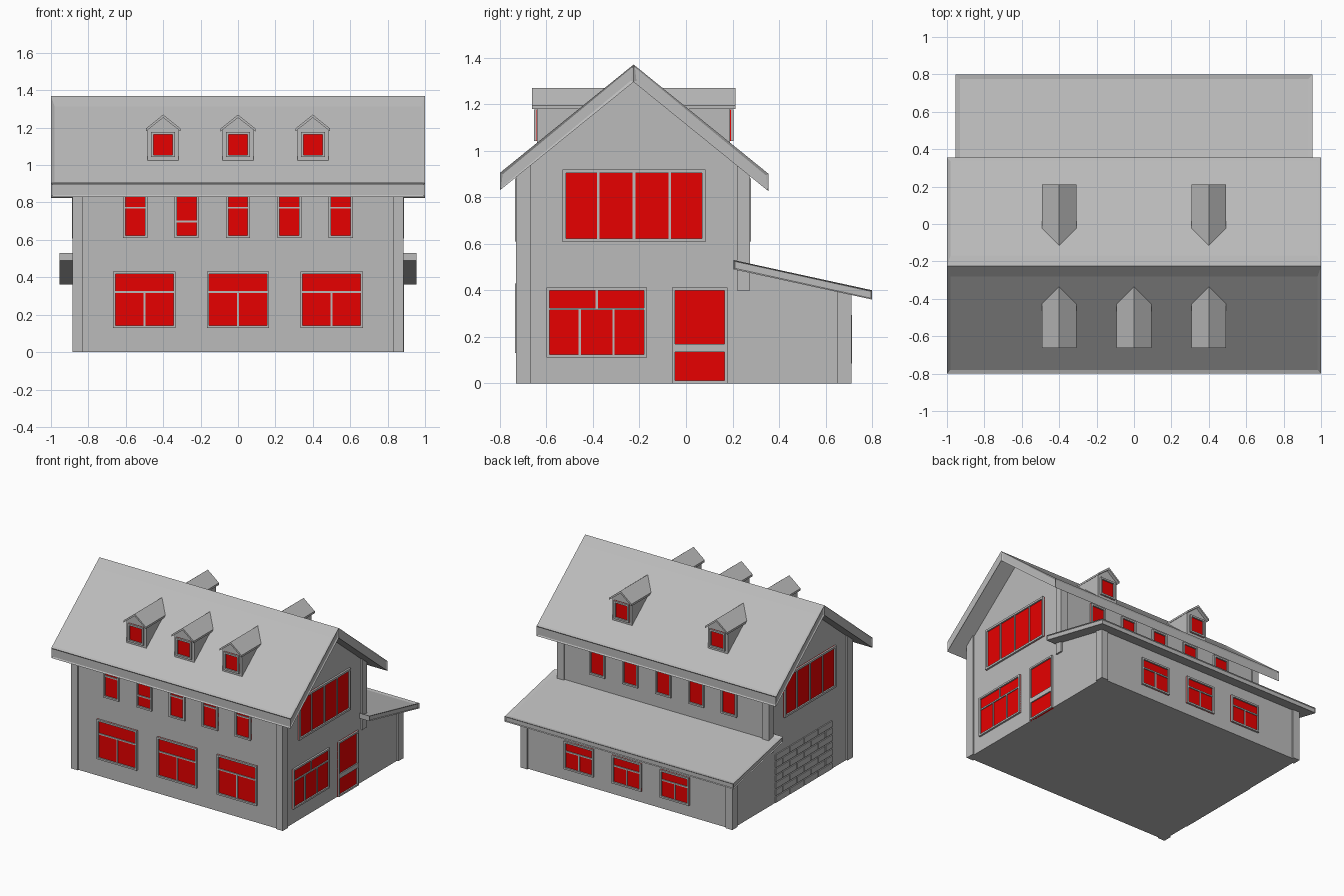
import bpy, bmesh
from mathutils import Vector

cube = bpy.data.objects.get("Cube")
if cube:
    bpy.data.objects.remove(cube, do_unlink=True)


def material(name, rgb):
    m = bpy.data.materials.new(name)
    m.use_nodes = True
    m.diffuse_color = (*rgb, 1)
    m.node_tree.nodes["Principled BSDF"].inputs["Base Color"].default_value = (*rgb, 1)
    return m


GREY = material("plaster grey", (0.5, 0.5, 0.5))
RED = material("window red", (0.8, 0.0, 0.0))

RIDGE_Y, RIDGE_Z, PITCH = -0.225, 1.37, 0.81
WALL_X, FRONT_Y, BACK_Y, ANNEX_Y = 0.873, -0.72, 0.265, 0.70


def finish(name, bm):
    bmesh.ops.recalc_face_normals(bm, faces=bm.faces)
    me = bpy.data.meshes.new(name)
    bm.to_mesh(me)
    bm.free()
    me.materials.append(GREY)
    me.materials.append(RED)
    ob = bpy.data.objects.new(name, me)
    bpy.context.collection.objects.link(ob)
    return ob


def add_prism(bm, pts, lo, hi, axis="x"):
    """Extrude a closed profile along the x or y axis."""
    def pos(t, a, z):
        return (t, a, z) if axis == "x" else (a, t, z)
    ends = [[bm.verts.new(pos(t, a, z)) for a, z in pts] for t in (lo, hi)]
    n = len(pts)
    faces = [bm.faces.new(e) for e in ends]
    for i in range(n):
        j = (i + 1) % n
        faces.append(bm.faces.new((ends[0][i], ends[0][j], ends[1][j], ends[1][i])))
    return faces


def add_box(bm, p, q, mat=0):
    (x0, y0, z0), (x1, y1, z1) = p, q
    for f in add_prism(bm, [(y0, z0), (y1, z0), (y1, z1), (y0, z1)], x0, x1):
        f.material_index = mat


def prism(name, pts, lo, hi, axis="x"):
    bm = bmesh.new()
    add_prism(bm, pts, lo, hi, axis)
    return finish(name, bm)


def roof_z(y):
    return RIDGE_Z - PITCH * abs(y - RIDGE_Y)


def annex_z(y):
    return 0.53 - 0.218 * (y - 0.205)


def roof_slab(name, top, thick, half_x, border, ridge_gap=0.0):
    """Sloping slab with sunken panels in its top, eave and ends."""
    (y0, z0), (y1, z1) = top
    bm = bmesh.new()
    add_prism(bm, [(y0, z0), (y1, z1), (y1, z1 - thick), (y0, z0 - thick)], -half_x, half_x)
    bmesh.ops.recalc_face_normals(bm, faces=bm.faces)
    bm.normal_update()
    upper = [f for f in bm.faces if f.normal.z > 0.3]
    rims = [f for f in bm.faces if abs(f.normal.z) < 0.3 and abs(f.calc_center_median().y - y0) > 0.01]
    bmesh.ops.inset_individual(bm, faces=upper, thickness=border, depth=-0.008)
    step = Vector((0, y1 - y0, z1 - z0)).normalized() * ridge_gap
    mid = (z0 + z1) / 2 - 0.01
    for f in upper:
        for v in f.verts:
            if v.co.z > mid:
                v.co += step
    bmesh.ops.inset_individual(bm, faces=rims, thickness=thick * 0.18, depth=-0.006)
    return finish(name, bm)


# Main walls with gables, and the rear annex
top = 0.03
prism("main_walls", [(FRONT_Y, 0), (BACK_Y, 0), (BACK_Y, roof_z(BACK_Y) - top),
                     (RIDGE_Y, RIDGE_Z - top), (FRONT_Y, roof_z(FRONT_Y) - top)], -WALL_X, WALL_X)
prism("annex_walls", [(0.22, 0), (ANNEX_Y, 0), (ANNEX_Y, annex_z(ANNEX_Y) - 0.02),
                      (0.22, annex_z(0.22) - 0.02)], -WALL_X, WALL_X)

# Corner posts
for side, s in (("left", 1), ("right", -1)):
    for part, y0, y1, z0, height in (("front", -0.73, -0.665, 0, roof_z),
                                     ("rear", 0.22, 0.275, 0.4, roof_z),
                                     ("annex", 0.65, 0.712, 0, annex_z)):
        prism(f"{part}_{side}_post", [(y0, z0), (y1, z0), (y1, height(y1) - 0.025), (y0, height(y0) - 0.025)],
              s * 0.828, s * 0.885)

# Roofs
for name, eave in (("front_roof", -0.80), ("back_roof", 0.355)):
    roof_slab(name, ((RIDGE_Y, RIDGE_Z), (eave, roof_z(eave))), 0.075, 1.0, 0.027, 0.06)
roof_slab("annex_roof", ((0.205, 0.53), (0.80, annex_z(0.80))), 0.04, 0.955, 0.035)


# Windows: each row is (share of the height, number of panes)
PLANES = {"front": FRONT_Y, "back": BACK_Y, "annex": ANNEX_Y, "left": WALL_X, "right": -WALL_X}


def wall_box(bm, side, plane, u0, u1, z0, z1, depth, mat=0):
    out = -1 if side in ("front", "right") else 1
    a, b = plane - out * 0.01, plane + out * depth
    if side in ("left", "right"):
        add_box(bm, (a, u0, z0), (b, u1, z1), mat)
    else:
        add_box(bm, (u0, a, z0), (u1, b, z1), mat)


def window(name, side, u0, u1, z0, z1, rows=((1, 1),), plane=None, bar=0.013):
    plane = PLANES[side] if plane is None else plane
    bm = bmesh.new()
    wall_box(bm, side, plane, u0, u1, z0, z1, 0.003, 1)
    for a, b, c, d in ((u0, u0 + bar, z0, z1), (u1 - bar, u1, z0, z1),
                       (u0 + bar, u1 - bar, z0, z0 + bar), (u0 + bar, u1 - bar, z1 - bar, z1)):
        wall_box(bm, side, plane, a, b, c, d, 0.014)
    z, h, half = z0, z1 - z0, bar * 0.4
    for k, (share, count) in enumerate(rows):
        z_next = z + share * h
        if k:
            wall_box(bm, side, plane, u0 + bar, u1 - bar, z - half, z + half, 0.010)
        for i in range(1, count):
            u = u0 + (u1 - u0) * i / count
            wall_box(bm, side, plane, u - half, u + half, max(z, z0 + bar), min(z_next, z1 - bar), 0.009)
        z = z_next
    return finish(name, bm)


SASH = ((0.64, 2), (0.36, 1))
for i, x in enumerate((-0.5, 0, 0.5)):
    window(f"front_lower_window_{i}", "front", x - 0.167, x + 0.167, 0.13, 0.43, SASH)
    window(f"annex_window_{i}", "annex", x * 0.8 - 0.122, x * 0.8 + 0.122, 0.085, 0.295, SASH)
for i in range(5):
    x = (i - 2) * 0.275
    split = 0.33 if i == 1 else 0.6
    window(f"front_upper_window_{i}", "front", x - 0.065, x + 0.065, 0.61, 0.88, ((split, 1), (1 - split, 1)))
    window(f"back_upper_window_{i}", "back", x - 0.065, x + 0.065, 0.61, 0.88)
for side in ("left", "right"):
    window(f"{side}_gable_window", side, -0.53, 0.083, 0.607, 0.92, ((1, 4),), bar=0.015)
window("left_lower_window", "left", -0.60, -0.167, 0.112, 0.413, ((0.69, 3), (0.31, 2)))
window("side_door", "left", -0.06, 0.178, 0, 0.413, ((0.37, 1), (0.63, 1)))
bm = bmesh.new()
wall_box(bm, "left", WALL_X, -0.047, 0.165, 0.135, 0.17, 0.012)
finish("door_rail", bm)

# Garage door of staggered raised panels
bm = bmesh.new()
y0, y1, height, rows, cols = -0.49, 0.19, 0.37, 7, 4
dy, dz = (y1 - y0) / cols, height / rows
for r in range(rows):
    shift = dy / 2 if r % 2 else 0
    for c in range(cols + (r % 2)):
        a = max(y0, y0 + c * dy - shift) + 0.004
        b = min(y1, y0 + (c + 1) * dy - shift) - 0.004
        wall_box(bm, "right", -WALL_X, a, b, r * dz + 0.004, (r + 1) * dz - 0.004, 0.009)
finish("garage_door", bm)


# Dormers, mirrored across the ridge for the back
def dormer(name, x, side):
    m = -1 if side == "front" else 1

    def depth(d):
        return RIDGE_Y + m * d
    wall = [(x - 0.083, 1.02), (x + 0.083, 1.02), (x + 0.083, 1.19), (x, 1.255), (x - 0.083, 1.19)]
    prism(name + "_walls", wall, depth(0.10), depth(0.415), "y")
    cap = [(x - 0.093, 1.195), (x, 1.27), (x + 0.093, 1.195), (x + 0.093, 1.18), (x, 1.253), (x - 0.093, 1.18)]
    prism(name + "_roof", cap, depth(0.10), depth(0.437), "y")
    window(name + "_window", side, x - 0.064, x + 0.064, 1.042, 1.177, plane=depth(0.415))


for i, x in enumerate((-0.4, 0, 0.4)):
    dormer(f"front_dormer_{i}", x, "front")
for i, x in enumerate((-0.4, 0.4)):
    dormer(f"back_dormer_{i}", x, "back")
